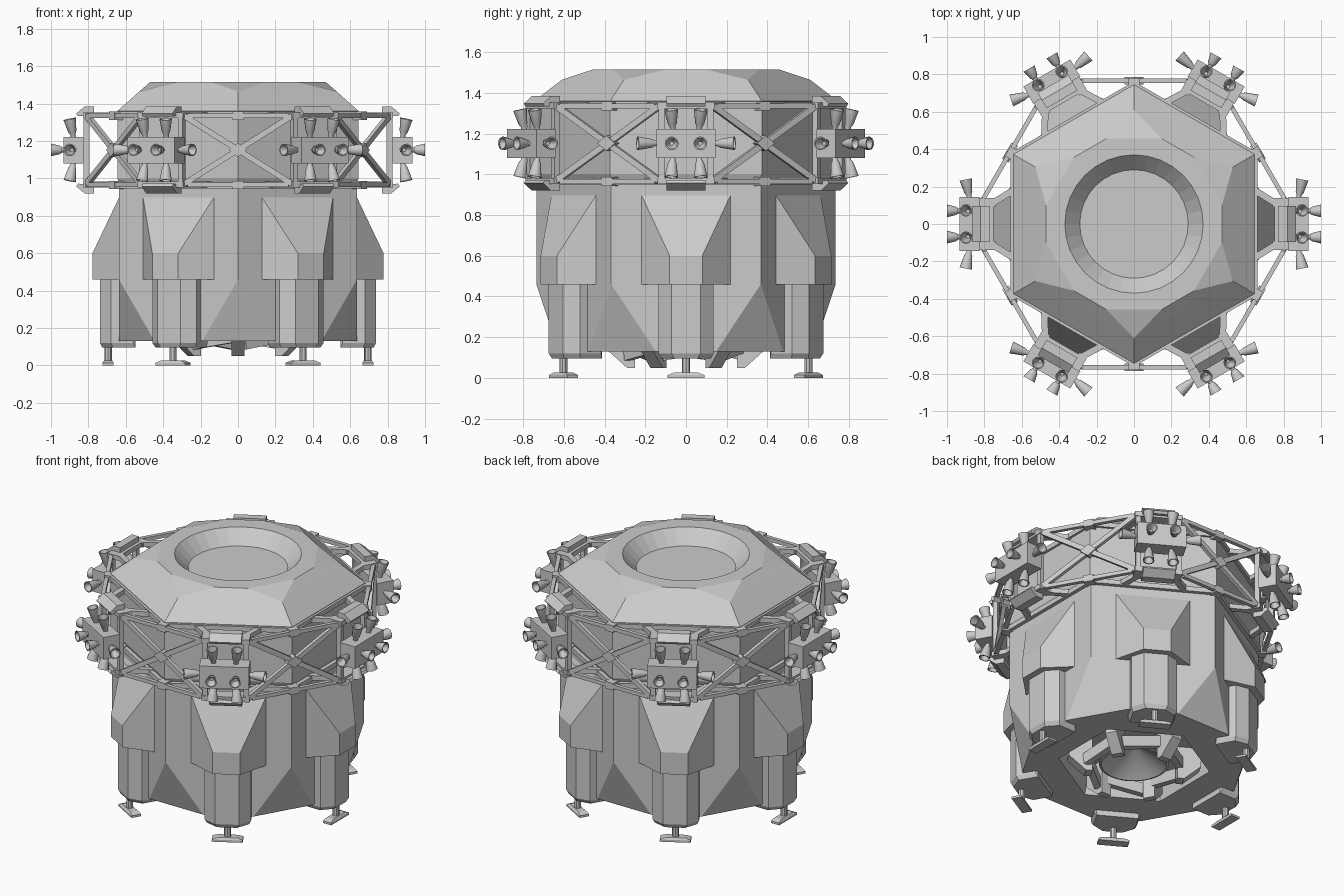
import bpy, bmesh
from math import pi, sin, cos, radians
from mathutils import Vector, Matrix

if "Cube" in bpy.data.objects:
    bpy.data.objects.remove(bpy.data.objects["Cube"])

SIX = [k * pi / 3 for k in range(6)]             # leg / thruster directions
CORNERS = [pi / 6 + k * pi / 3 for k in range(6)]  # hull corner directions
HERE = [0.0]


def finish(name, bm, angles=HERE, smooth=False):
    """Write bm to an object, repeated around z at the given angles."""
    base = bpy.data.meshes.new(name + "_part")
    bmesh.ops.recalc_face_normals(bm, faces=bm.faces)
    bm.to_mesh(base)
    bm.free()
    out = bmesh.new()
    for a in angles:
        n = len(out.verts)
        out.from_mesh(base)
        out.verts.ensure_lookup_table()
        bmesh.ops.rotate(out, verts=out.verts[n:], cent=(0, 0, 0), matrix=Matrix.Rotation(a, 3, 'Z'))
    me = bpy.data.meshes.new(name)
    out.to_mesh(me)
    out.free()
    bpy.data.meshes.remove(base)
    ob = bpy.data.objects.new(name, me)
    bpy.context.collection.objects.link(ob)
    if smooth:
        bpy.ops.object.select_all(action='DESELECT')
        ob.select_set(True)
        bpy.context.view_layer.objects.active = ob
        bpy.ops.object.shade_smooth_by_angle(angle=radians(35))
    return ob


def solid(bm, pts):
    """Add the convex solid around some points."""
    t = bmesh.new()
    vs = [t.verts.new(p) for p in pts]
    bmesh.ops.convex_hull(t, input=vs)
    bmesh.ops.dissolve_limit(t, angle_limit=0.01, verts=t.verts, edges=t.edges)
    me = bpy.data.meshes.new("tmp")
    t.to_mesh(me)
    t.free()
    bm.from_mesh(me)
    bpy.data.meshes.remove(me)


def box(bm, x, y, z):
    solid(bm, [(i, j, k) for i in x for j in y for k in z])


def bar(bm, p, q, w, h):
    """Rectangular beam from p to q."""
    p, q = Vector(p), Vector(q)
    d = (q - p).normalized()
    up = Vector((1, 0, 0)) if abs(d.z) > .9 else Vector((0, 0, 1))
    s = d.cross(up).normalized()
    u = s.cross(d)
    solid(bm, [e + s * i * w / 2 + u * j * h / 2 for e in (p, q) for i in (-1, 1) for j in (-1, 1)])


def lathe(bm, prof, n, pos=(0, 0, 0), direction=(0, 0, 1)):
    """Spin a (radius, height) profile about an axis."""
    m = Matrix.Translation(pos) @ Vector((0, 0, 1)).rotation_difference(Vector(direction)).to_matrix().to_4x4()
    rings = [[bm.verts.new(m @ Vector((r * cos(2 * pi * i / n), r * sin(2 * pi * i / n), h)))
              for i in range(n)] for r, h in prof]
    for a, b in zip(rings, rings[1:]):
        for i in range(n):
            j = (i + 1) % n
            bm.faces.new((a[i], a[j], b[j], b[i]))
    bm.faces.new(rings[0])
    bm.faces.new(rings[-1])


def ring(r, z, angles):
    return [(r * cos(a), r * sin(a), z) for a in angles]


def cut(ob, prof, n):
    """Subtract a lathed cutter and remove it."""
    bm = bmesh.new()
    lathe(bm, prof, n)
    c = finish("cutter", bm, [pi / 6] if n == 6 else HERE)
    c.hide_render = True
    mod = ob.modifiers.new("cut", 'BOOLEAN')
    mod.operation, mod.object, mod.solver = 'DIFFERENCE', c, 'EXACT'
    bpy.context.view_layer.objects.active = ob
    bpy.ops.object.modifier_apply(modifier=mod.name)
    bpy.data.objects.remove(c)


# Lower hull: hexagon whose corners are cut off near the bottom
bm = bmesh.new()
pts = ring(.735, .95, CORNERS) + ring(.735, .46, CORNERS)
for a in CORNERS:
    for s in (-1, 1):
        for z in (.31, .13):
            pts.append(Matrix.Rotation(a, 3, 'Z') @ Vector((.625, s * .19, z)))
solid(bm, pts)
cut(finish("lower_hull", bm), [(.46, .05), (.42, .26)], 6)

# Upper hull: hexagonal cap with clipped corners and a round docking dish
bm = bmesh.new()
pts = ring(.72, .95, CORNERS) + ring(.745, 1.0, CORNERS) + ring(.745, 1.36, CORNERS) + ring(.61, 1.464, CORNERS)
for s in (-1, 1):
    pts += ring(.48, 1.515, [a + s * radians(18) for a in CORNERS])
solid(bm, pts)
cut(finish("upper_hull", bm), [(.29, 1.43), (.37, 1.515), (.37, 1.6)], 32)

# Leg housings, legs and feet
bm = bmesh.new()
solid(bm, [(x, s * y, z) for s in (-1, 1) for x, y, z in
           ((.6, .22, .46), (.635, .22, .46), (.778, .08, .46), (.778, .08, .6), (.635, .22, .9), (.6, .22, .9))])
finish("leg_housing", bm, SIX)
bm = bmesh.new()
for_leg = [(.56, .135), (.68, .135), (.738, .07)]
solid(bm, [(x, s * y, z) for s in (-1, 1) for x, y in for_leg for z in (.12, .47)] +
      [(x - .012, s * (y - .012), .095) for s in (-1, 1) for x, y in for_leg])
finish("leg", bm, SIX)
bm = bmesh.new()
lathe(bm, [(.02, .02), (.02, .1)], 8, (.695, 0, 0))
solid(bm, [(.695 + i * a, j * b, z) for i in (-1, 1) for j in (-1, 1)
           for a, b, z in ((.03, .09, 0), (.03, .09, .014), (.022, .06, .026))])
finish("foot", bm, SIX)

# Truss panels spanning the hull corners between thruster modules
bm = bmesh.new()
for s in (-1, 1):
    for z in (.97, 1.335):
        bar(bm, (.765, s * .29, z), (.765, 0, 1.152), .024, .03)
for z in (.965, 1.335):
    bar(bm, (.765, -.27, z), (.765, .27, z), .024, .024)
    box(bm, (.72, .78), (-.03, .03), (z - .022, z + .022))
solid(bm, [(x, y, z) for x in (.745, .785) for y, z in
           ((-.05, 1.152), (.05, 1.152), (0, 1.115), (0, 1.19))])
finish("truss_panel", bm, CORNERS)

# Brackets carrying the thruster modules: arms, posts, rails and chamfered caps
bm = bmesh.new()
for m in (-1, 1):
    def Z(z):
        return 1.152 + m * z
    for s in (-1, 1):
        bar(bm, (.63, s * .19, Z(.185)), (.75, s * .115, Z(.185)), .035, .03)
        bar(bm, (.74, s * .115, Z(.185)), (.82, s * .115, Z(.185)), .05, .03)
    box(bm, (.75, .83), (-.14, .14), (Z(.17), Z(.2)))
    box(bm, (.63, .66), (-.36, .36), (Z(.175), Z(.205)))
    solid(bm, [(x, y, Z(z)) for y in (-.095, .095) for x, z in
               ((.77, .19), (.77, .232), (.82, .232), (.865, .195), (.855, .18))])
for s in (-1, 1):
    bar(bm, (.81, s * .12, .96), (.81, s * .12, 1.34), .03, .03)
finish("thruster_bracket", bm, SIX)

# Thruster blocks
bm = bmesh.new()
box(bm, (.825, .932), (-.145, .145), (1.08, 1.222))
finish("thruster_block", bm, SIX)

# Eight small nozzles on each block
bm = bmesh.new()
prof = [(.014, -.01), (.014, .015), (.022, .03), (.034, .1), (.028, .1), (.01, .04)]
short = [(r, h * .7) for r, h in prof]
for s in (-1, 1):
    lathe(bm, short, 12, (.93, s * .07, 1.152), (1, 0, 0))
    lathe(bm, prof, 12, (.88, s * .14, 1.152), (.2, s, 0))
    for m in (-1, 1):
        lathe(bm, prof, 12, (.88, s * .065, 1.152 + m * .068), (.2, s * .08, m))
finish("thruster_nozzle", bm, SIX, smooth=True)

# Underside: main engine bell, wedge brackets and cross beams in the recess
bm = bmesh.new()
lathe(bm, [(.02, .29), (.205, .14), (.19, .135), (.01, .26)], 32)
finish("main_engine", bm, smooth=True)
bm = bmesh.new()
solid(bm, [(x, y, z) for y in (-.035, .035) for x, z in ((.25, .05), (.25, .26), (.29, .05), (.39, .14), (.39, .26))])
bar(bm, (.29, .03, .12), (.145, .251 - .02, .16), .04, .07)
finish("engine_bracket", bm, CORNERS)
